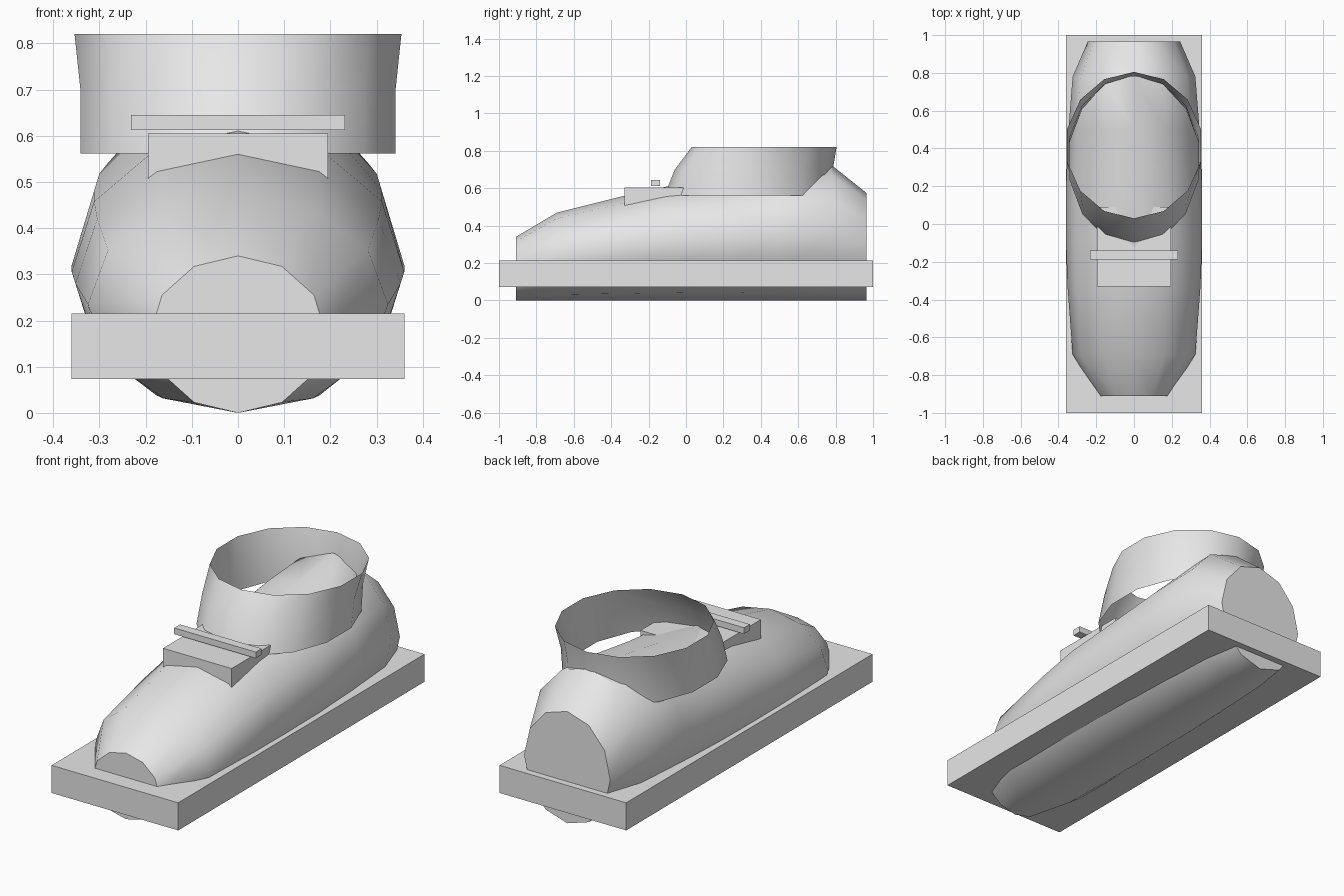
import bpy
import bmesh
from math import sin, cos, pi, radians

if "Cube" in bpy.data.objects:
    bpy.data.objects.remove(bpy.data.objects["Cube"], do_unlink=True)

# Single light grey for the whole shoe
grey = bpy.data.materials.new("light_grey")
grey.use_nodes = True
colour = (0.8, 0.8, 0.8, 1)
grey.diffuse_color = colour
grey.node_tree.nodes["Principled BSDF"].inputs["Base Color"].default_value = colour


def finish(name, bm, smooth=None):
    bmesh.ops.recalc_face_normals(bm, faces=bm.faces)
    mesh = bpy.data.meshes.new(name)
    bm.to_mesh(mesh)
    bm.free()
    mesh.materials.append(grey)
    obj = bpy.data.objects.new(name, mesh)
    bpy.context.collection.objects.link(obj)
    if smooth:
        bpy.ops.object.select_all(action="DESELECT")
        obj.select_set(True)
        bpy.context.view_layer.objects.active = obj
        bpy.ops.object.shade_smooth_by_angle(angle=radians(smooth))
    return obj


def box(name, low, high):
    bm = bmesh.new()
    bmesh.ops.create_cube(bm, size=1)
    for v in bm.verts:
        v.co = [a + (c + 0.5) * (b - a) for a, b, c in zip(low, high, v.co)]
    return finish(name, bm)


def loft(name, rings, capped, smooth):
    bm = bmesh.new()
    loops = [[bm.verts.new(p) for p in ring] for ring in rings]
    n = len(loops[0])
    for a, b in zip(loops, loops[1:]):
        for i in range(n):
            j = (i + 1) % n
            bm.faces.new((a[i], a[j], b[j], b[i]))
    if capped:
        bm.faces.new(loops[0])
        bm.faces.new(loops[-1])
    return finish(name, bm, smooth)


def body_ring(y, half_width, top, sides=12):
    r = top / 2
    angles = [2 * pi * i / sides for i in range(sides)]
    return [(half_width * cos(a), y, r + r * sin(a)) for a in angles]


def collar_ring(z, half_width, front, back, sides=14):
    mid, r = (front + back) / 2, (back - front) / 2
    angles = [2 * pi * i / sides for i in range(sides)]
    return [(half_width * sin(a), mid - r * cos(a), z) for a in angles]


# Upper: elliptical sections from toe to heel (y, half width, top height)
sections = [(-0.91, 0.19, 0.34), (-0.69, 0.325, 0.47), (-0.33, 0.352, 0.56),
            (-0.1, 0.36, 0.61), (0.2, 0.36, 0.64), (0.5, 0.347, 0.69),
            (0.78, 0.325, 0.722), (0.965, 0.245, 0.575)]
loft("shoe_upper", [body_ring(*s) for s in sections], True, 40)

# Open ankle collar
loft("ankle_collar", [collar_ring(0.562, 0.35, -0.115, 0.78),
                      collar_ring(0.7, 0.35, -0.06, 0.785),
                      collar_ring(0.82, 0.363, 0.03, 0.805)], False, 40)

# Sole slab, tongue plate and lace bar
box("sole", (-0.36, -1, 0.073), (0.36, 1, 0.215))
box("tongue_plate", (-0.195, -0.33, 0.5), (0.195, 0.09, 0.605))
box("lace_bar", (-0.232, -0.187, 0.613), (0.232, -0.14, 0.645))
